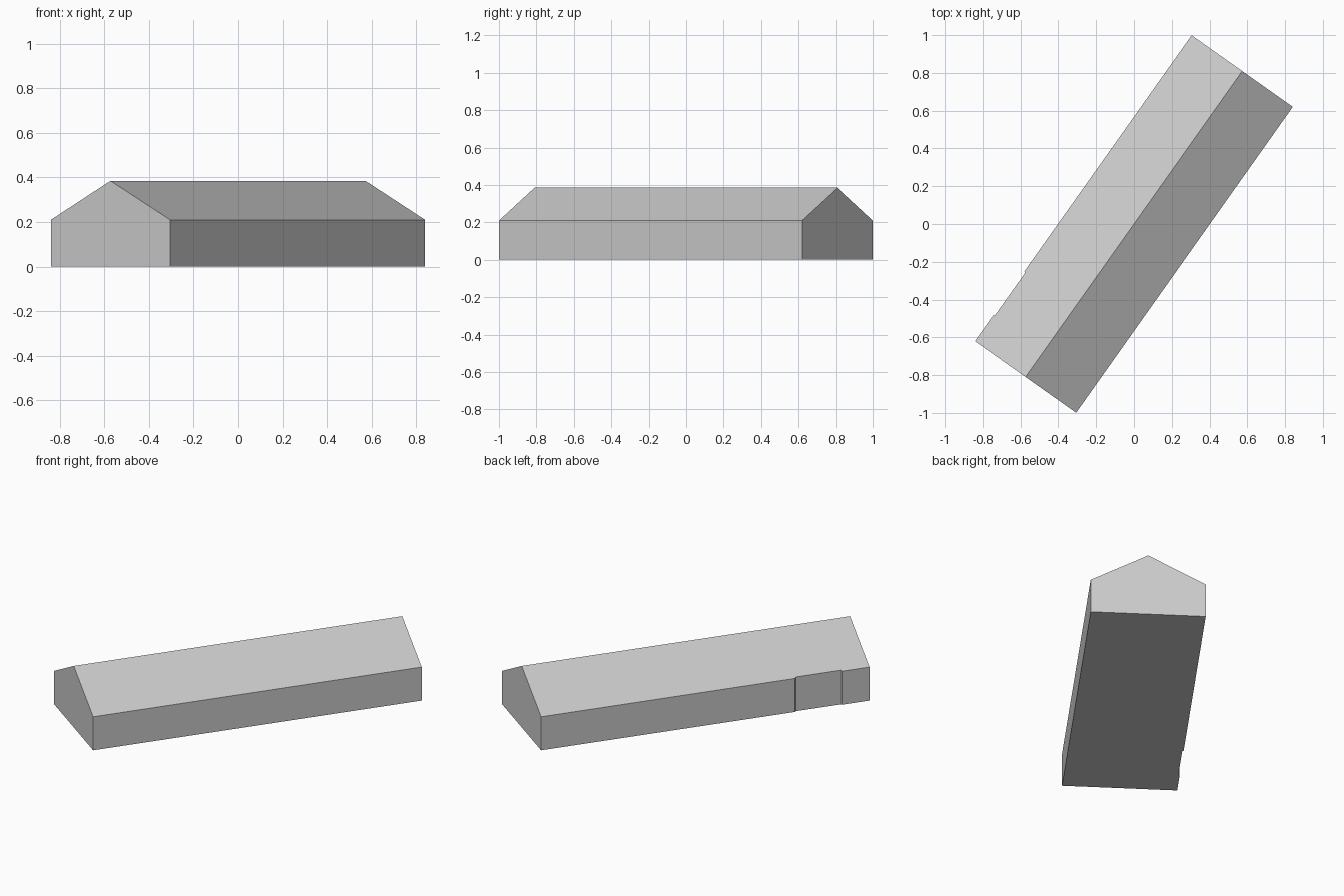
import bpy, bmesh
from math import radians
from mathutils import Matrix

cube = bpy.data.objects.get("Cube")
if cube:
    bpy.data.objects.remove(cube, do_unlink=True)

HALF_LEN, HALF_WID = 0.992, 0.328
EAVE, RIDGE = 0.21, 0.385
RECESS = 0.008
TURN = radians(54.7)

# One plain grey for the whole building
grey = bpy.data.materials.new("plain grey")
grey.use_nodes = True
colour = (0.6, 0.6, 0.6, 1)
grey.diffuse_color = colour
grey.node_tree.nodes["Principled BSDF"].inputs["Base Color"].default_value = colour


def roof_height(y):
    return RIDGE - (RIDGE - EAVE) * abs(y) / HALF_WID


# Long sides in plan; the left one has a shallow recess near the front
inner = HALF_WID - RECESS
right_side = [(-HALF_LEN, -HALF_WID), (HALF_LEN, -HALF_WID)]
left_side = [(HALF_LEN, HALF_WID), (-0.538, HALF_WID), (-0.547, inner),
             (-0.82, inner), (-0.827, HALF_WID), (-HALF_LEN, HALF_WID)]

bm = bmesh.new()


def wall_verts(side):
    low = [bm.verts.new((x, y, 0)) for x, y in side]
    high = [bm.verts.new((x, y, roof_height(y))) for x, y in side]
    return low, high


right_low, right_high = wall_verts(right_side)
left_low, left_high = wall_verts(left_side)
ridge_front = bm.verts.new((-HALF_LEN, 0, RIDGE))
ridge_back = bm.verts.new((HALF_LEN, 0, RIDGE))

# Long walls
for low, high in ((right_low, right_high), (left_low, left_high)):
    for i in range(len(low) - 1):
        bm.faces.new((low[i], low[i + 1], high[i + 1], high[i]))

# Gable walls
bm.faces.new((right_low[1], left_low[0], left_high[0], ridge_back, right_high[1]))
bm.faces.new((left_low[-1], right_low[0], right_high[0], ridge_front, left_high[-1]))

# Roof slopes and floor
bm.faces.new(right_high + [ridge_back, ridge_front])
bm.faces.new(left_high + [ridge_front, ridge_back])
bm.faces.new(right_low + left_low)

bmesh.ops.recalc_face_normals(bm, faces=bm.faces[:])
bm.transform(Matrix.Rotation(TURN, 4, 'Z'))

mesh = bpy.data.meshes.new("gabled_building")
bm.to_mesh(mesh)
bm.free()
mesh.materials.append(grey)
building = bpy.data.objects.new("gabled_building", mesh)
bpy.context.collection.objects.link(building)
